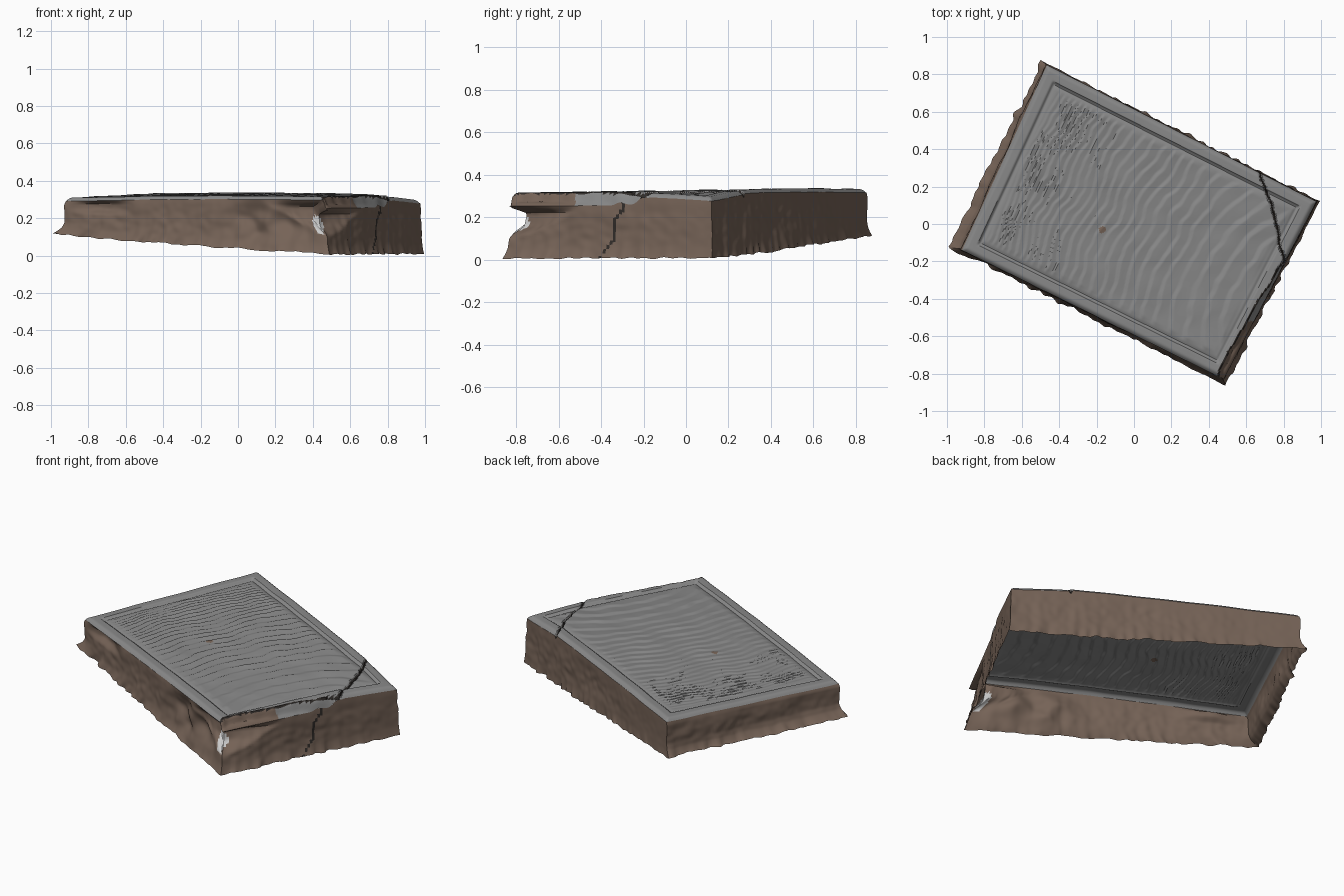
import bpy, bmesh, math
from mathutils import Vector, noise

cube = bpy.data.objects.get("Cube")
if cube:
    bpy.data.objects.remove(cube)


def material(name, rgb):
    m = bpy.data.materials.new(name)
    m.use_nodes = True
    m.diffuse_color = (*rgb, 1)
    bsdf = m.node_tree.nodes["Principled BSDF"]
    bsdf.inputs["Base Color"].default_value = (*rgb, 1)
    bsdf.inputs["Roughness"].default_value = 0.9
    return m


MATS = [material("grey stone", (0.25, 0.25, 0.25)),
        material("brown earth", (0.18, 0.125, 0.095)),
        material("dark crack", (0.03, 0.025, 0.022)),
        material("pale stone", (0.6, 0.6, 0.6))]
GREY, BROWN, DARK, PALE = range(4)

# Corners in order left, front, right, back
TOP = [Vector(c) for c in ((-.92, -.14, .308), (.48, -.83, .315), (.975, .12, .325), (-.465, .85, .333))]
BASE = [Vector(c) for c in ((-.99, -.12, 0), (.49, -.865, 0), (.99, .12, 0), (-.49, .87, 0))]
LONG, SHORT = 1.6, 1.1
# Fracture line across the right end, as (y, x)
FRACTURE = [(-.9, .42), (-.77, .46), (-.45, .64), (-.2, .80), (.05, .75), (.25, .68), (.6, .62)]


def interp(points, t):
    for (a, p), (b, q) in zip(points, points[1:]):
        if t <= b:
            return p + (q - p) * max(0, t - a) / (b - a)
    return points[-1][1]


def patch(corners, u, v):
    a, b, c, d = corners
    return a.lerp(b, u).lerp(d.lerp(c, u), v)


def smooth(t):
    t = min(1, max(0, t))
    return t * t * (3 - 2 * t)


def rough(p, scale, seed=0):
    return noise.noise(Vector((p[0], p[1], p[2] + seed)) * scale)


def past_fracture(p):
    return p.x - interp(FRACTURE, p.y) + .012 * noise.noise(Vector((p.y * 14, 3, 0)))


def ripple(u, v):
    # Terraced steps, tight at the left end and bowed and wide at the right
    bow = 1.05 - math.hypot(1.05 - u, .45 * (v - .45))
    bow += .02 * noise.noise(Vector((u * 5, v * 5, 1))) + .008 * noise.noise(Vector((u * 18, v * 14, 5)))
    phase = 21 * math.log(1 + 3.2 * max(0, bow))
    t = phase % 1
    step = t / .25 if t < .25 else (1 - t) / .75
    return .009 * step * (.7 + .5 * noise.noise(Vector((u * 9, v * 7, 8))))


def top_point(u, v):
    p = patch(TOP, u, v)
    d = min(u * LONG, (1 - u) * LONG, v * SHORT, (1 - v) * SHORT)
    z = p.z + .008 * math.sin(math.pi * u) + .003 * rough(p, 6)
    z -= .018 * max(0, 1 - d / .025) ** 2              # rounded outer edge
    z -= .008 * smooth((d - .06) / .015)               # sunken panel
    z -= .006 * max(0, 1 - abs(d - .078) / .014)       # groove inside the border
    if d > .09:
        z += ripple(u, v) * smooth((d - .09) / .03)
    e = past_fracture(p)
    if e > 0:
        corner = .006 + .1 * e
        strip = .045 * smooth(e / .025)
        z -= corner + (strip - corner) * smooth((-.16 - p.y) / .08)
    if p.y > -.25:
        z -= .02 * max(0, 1 - abs(e) / .008)
    p.z = z
    return p


def top_colour(c):
    e = past_fracture(c)
    if abs(e) < .006:
        return DARK
    if e > 0 and c.y < -.52 and rough(c, 9) > -.25:
        return BROWN
    if math.hypot(c.x + .17, c.y + .03) < .018:
        return BROWN
    return GREY


FLARE = [(0, 0), (.08, .1), (.65, .18), (.82, .36), (.93, .68), (1, 1)]
INWARD = Vector((-.5, .86, 0)).normalized()
ACROSS = Vector((.45, .89, 0))


def wall_point(u, v, f):
    rim, foot = top_point(u, v), patch(BASE, u, v)
    foot.z = .008 + .108 * (1 - u) ** 1.2
    out = Vector((u - .5, (v - .5) * .7, 0)).normalized()
    foot += out * .022 * rough(foot, 22)
    foot.z += .010 * rough(foot, 16, 4)
    p = rim.lerp(foot, interp(FLARE, f))
    p.z = rim.z + (foot.z - rim.z) * f
    mid = math.sin(math.pi * f)
    p += out * mid * (.014 * rough(p, 6) + .006 * rough(p, 25))
    # broken hollow under the front corner, widest near the top
    near = (rim - TOP[1]).length
    if f < .65:
        width = .07 + .34 * (1 - f / .65)
        bite = smooth(f / .15) * smooth((.65 - f) / .3)
        p += INWARD * .12 * bite * max(0, 1 - near / width)
    # gouges along the front
    if v == 0:
        p += ACROSS * .05 * mid * smooth((u - .55) / .2) * smooth((.97 - u) / .1) * (.5 + rough(p, 9, 2))
        p += ACROSS * .03 * smooth(f / .1) * smooth((.4 - f) / .2) * smooth(1 - abs(u - .14) / .14)
    p.x = min(1, max(-1, p.x))
    p.z = max(0, p.z)
    return p


def wall_colour(c):
    on_end = c.y > -.6 and c.x > .6 and c.y < .05
    if on_end and abs(c.x - .72 - .15 * c.z - .012 * rough(c, 20)) < .005:
        return DARK
    if (c.x - .43) ** 2 + (.7 * (c.z + .9 * (c.x - .43) - .165)) ** 2 < .03 ** 2 and c.y < -.6:
        return PALE
    return BROWN


def surface(name, rows, colour, closed=False):
    bm = bmesh.new()
    grid = [[bm.verts.new(p) for p in row] for row in rows]
    for a, b in zip(grid, grid[1:]):
        n = len(a)
        for i in range(n if closed else n - 1):
            j = (i + 1) % n
            face = bm.faces.new((a[i], a[j], b[j], b[i]))
            face.material_index = colour(face.calc_center_median())
    bmesh.ops.recalc_face_normals(bm, faces=bm.faces)
    bm.faces.ensure_lookup_table()
    mesh = bpy.data.meshes.new(name)
    bm.to_mesh(mesh)
    bm.free()
    for m in MATS:
        mesh.materials.append(m)
    obj = bpy.data.objects.new(name, mesh)
    bpy.context.collection.objects.link(obj)
    bpy.ops.object.select_all(action='DESELECT')
    obj.select_set(True)
    bpy.context.view_layer.objects.active = obj
    bpy.ops.object.shade_smooth_by_angle(angle=math.radians(40))
    return obj


# Carved, rippled face of the slab
NU, NV = 280, 140
surface("slab_face", [[top_point(i / NU, j / NV) for i in range(NU + 1)] for j in range(NV + 1)], top_colour)

# Rough earthen sides, open underneath, flaring to a ragged foot
NL, NS, ROWS = 140, 70, 24
ring = [(i / NL, 0) for i in range(NL)] + [(1, j / NS) for j in range(NS)]
ring += [(1 - u, 1 - v) for u, v in ring]
surface("slab_sides", [[wall_point(u, v, k / ROWS) for u, v in ring] for k in range(ROWS + 1)], wall_colour, True)
